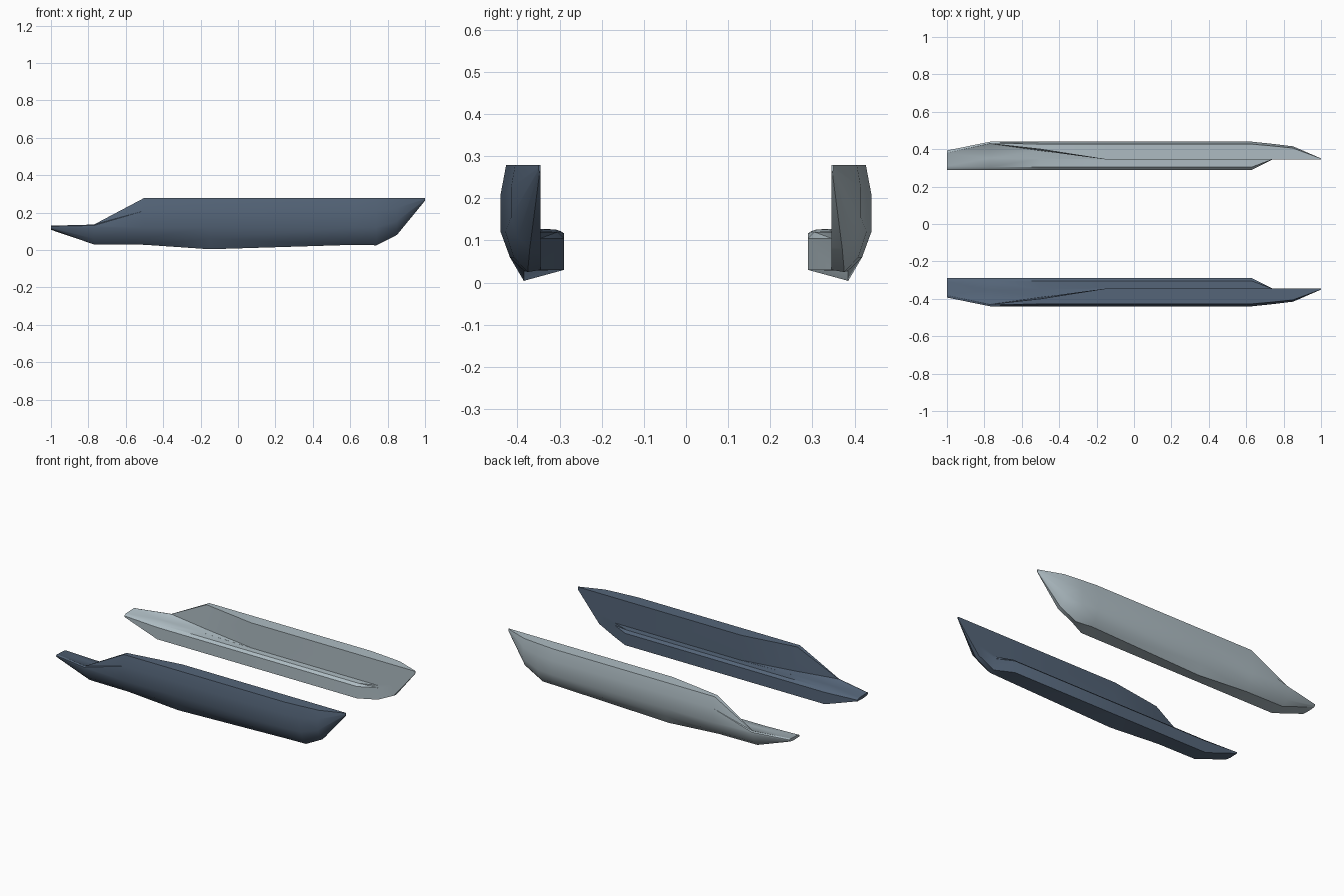
import bpy, bmesh

if "Cube" in bpy.data.objects:
    bpy.data.objects.remove(bpy.data.objects["Cube"])

WALL, DECK = 0.345, 0.279

# Main cross-section (y, z): deck, outer side, keel, inner sponson, wall foot
BASE = [(0.345, 0.279), (0.427, 0.279), (0.44, 0.21), (0.44, 0.12), (0.418, 0.06),
        (0.385, 0.004), (0.29, 0.03), (0.29, 0.105), (0.305, 0.12), (0.345, 0.12), (0.345, 0.121)]


def section(**changes):
    """Main section with some points replaced, keyed p0..p10."""
    pts = list(BASE)
    for key, p in changes.items():
        pts[int(key[1:])] = p
    return pts


def bow_section(width, depth):
    """Section squeezed towards the inner wall and the deck; the sponson vanishes."""
    return [(WALL + max(y - WALL, 0) * width, DECK - (DECK - z) * depth)
            for y, z in section(p5=(0.38, 0.025))]


stern = [(0.38, 0.13), (0.382, 0.13), (0.393, 0.126), (0.393, 0.12), (0.385, 0.113), (0.35, 0.108),
         (0.29, 0.11), (0.29, 0.117), (0.297, 0.122), (0.31, 0.126), (0.378, 0.129)]

STATIONS = [
    (-1.0, stern),
    (-0.77, section(p0=(0.43, 0.136), p1=(0.433, 0.136), p2=(0.44, 0.131), p5=(0.385, 0.03),
                    p9=(0.352, 0.125), p10=(0.428, 0.134))),
    (-0.5, section(p0=(0.40, 0.279), p5=(0.385, 0.028), p9=(0.35, 0.122), p10=(0.392, 0.128))),
    (-0.15, section()),
    (0.63, section(p5=(0.385, 0.028))),
    (0.74, bow_section(0.88, 1.0)),
    (0.85, bow_section(0.74, 0.78)),
    (1.0, bow_section(0.06, 0.06)),
]


def make_hull(name, side, colour):
    bm = bmesh.new()
    rings = [[bm.verts.new((x, side * y, z)) for y, z in pts] for x, pts in STATIONS]
    n = len(BASE)
    for a, b in zip(rings, rings[1:]):
        for i in range(n):
            j = (i + 1) % n
            bm.faces.new((a[i], a[j], b[j], b[i]))
    bm.faces.new(rings[0])
    bm.faces.new(rings[-1])
    bmesh.ops.remove_doubles(bm, verts=bm.verts, dist=0.0005)
    bmesh.ops.triangulate(bm, faces=bm.faces)
    bmesh.ops.recalc_face_normals(bm, faces=bm.faces)
    mesh = bpy.data.meshes.new(name)
    bm.to_mesh(mesh)
    bm.free()
    ob = bpy.data.objects.new(name, mesh)
    bpy.context.collection.objects.link(ob)
    mat = bpy.data.materials.new(name + "_paint")
    mat.diffuse_color = colour
    mat.use_nodes = True
    mat.node_tree.nodes["Principled BSDF"].inputs["Base Color"].default_value = mat.diffuse_color
    mesh.materials.append(mat)
    bpy.ops.object.select_all(action='DESELECT')
    ob.select_set(True)
    bpy.context.view_layer.objects.active = ob
    bpy.ops.object.shade_smooth_by_angle(angle=0.5)


# Near hull is dark, far hull is its light mirror image
make_hull("front_hull", -1, (0.09, 0.13, 0.19, 1))
make_hull("back_hull", 1, (0.42, 0.50, 0.54, 1))
